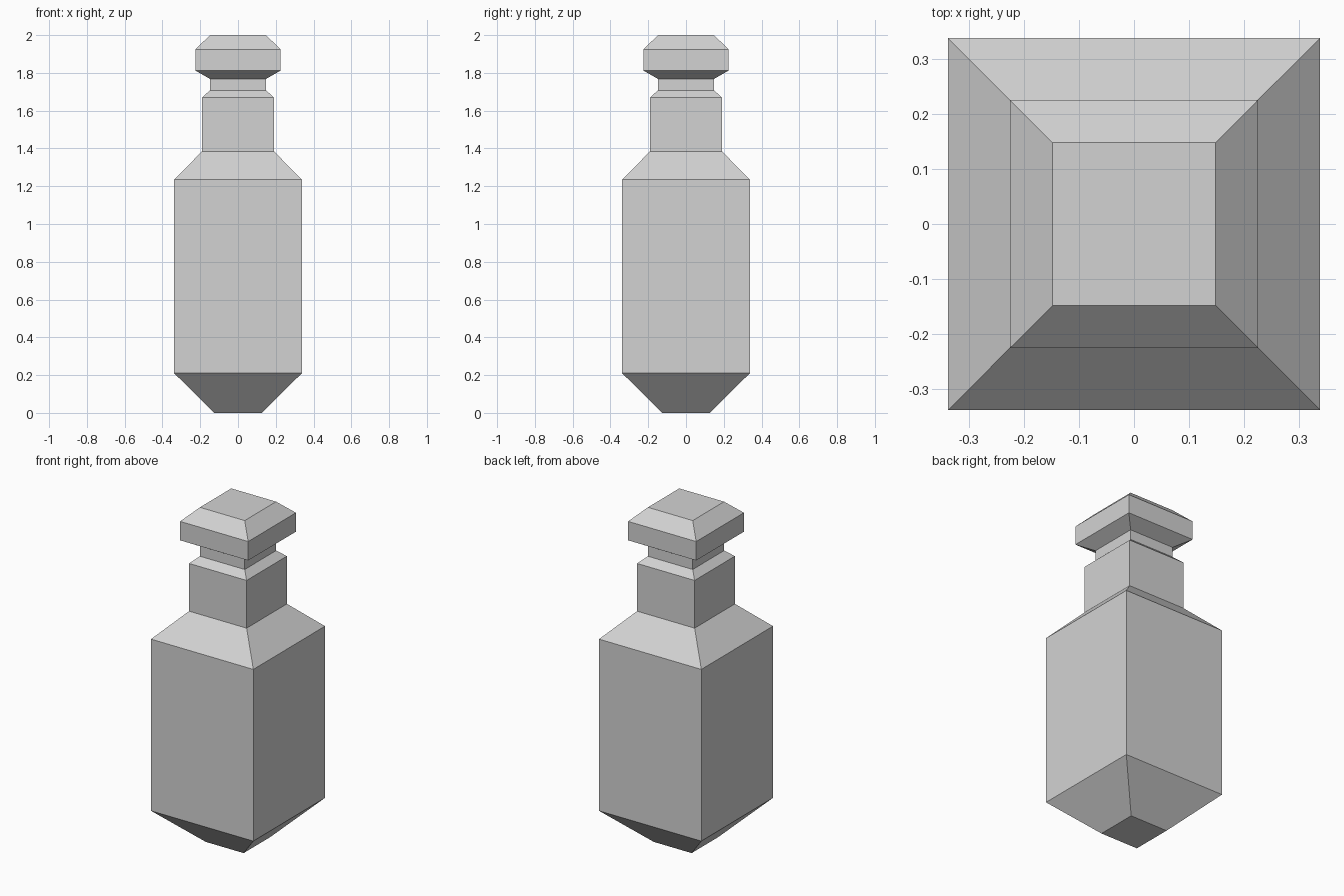
import bpy
import bmesh

cube = bpy.data.objects.get("Cube")
if cube:
    bpy.data.objects.remove(cube, do_unlink=True)

grey = bpy.data.materials.new("light grey")
grey.use_nodes = True
colour = (0.65, 0.65, 0.65, 1.0)
grey.diffuse_color = colour
grey.node_tree.nodes["Principled BSDF"].inputs["Base Color"].default_value = colour


def square_section(name, profile, cap_bottom=False, cap_top=False):
    """Join square rings of (half width, height) into a flat-faced part."""
    bm = bmesh.new()
    corners = ((-1, -1), (1, -1), (1, 1), (-1, 1))
    rings = [[bm.verts.new((x * r, y * r, z)) for x, y in corners]
             for r, z in profile]
    for low, high in zip(rings, rings[1:]):
        for i in range(4):
            j = (i + 1) % 4
            bm.faces.new((low[i], low[j], high[j], high[i]))
    if cap_bottom:
        bm.faces.new(rings[0][::-1])
    if cap_top:
        bm.faces.new(rings[-1])
    mesh = bpy.data.meshes.new(name)
    bm.to_mesh(mesh)
    bm.free()
    mesh.materials.append(grey)
    obj = bpy.data.objects.new(name, mesh)
    bpy.context.collection.objects.link(obj)
    return obj


# Half widths shared between neighbouring parts
foot, body, neck, collar, cap = 0.125, 0.338, 0.19, 0.148, 0.225

# Body with tapered base and sloping shoulders
square_section("bottle_body",
               [(foot, 0), (body, 0.21), (body, 1.235), (neck, 1.385)],
               cap_bottom=True)

# Neck narrowing to the collar
square_section("bottle_neck",
               [(neck, 1.385), (neck, 1.67), (collar, 1.708), (collar, 1.768)])

# Bevelled stopper
square_section("stopper",
               [(collar, 1.768), (cap, 1.812), (cap, 1.925), (collar, 2.0)],
               cap_top=True)
